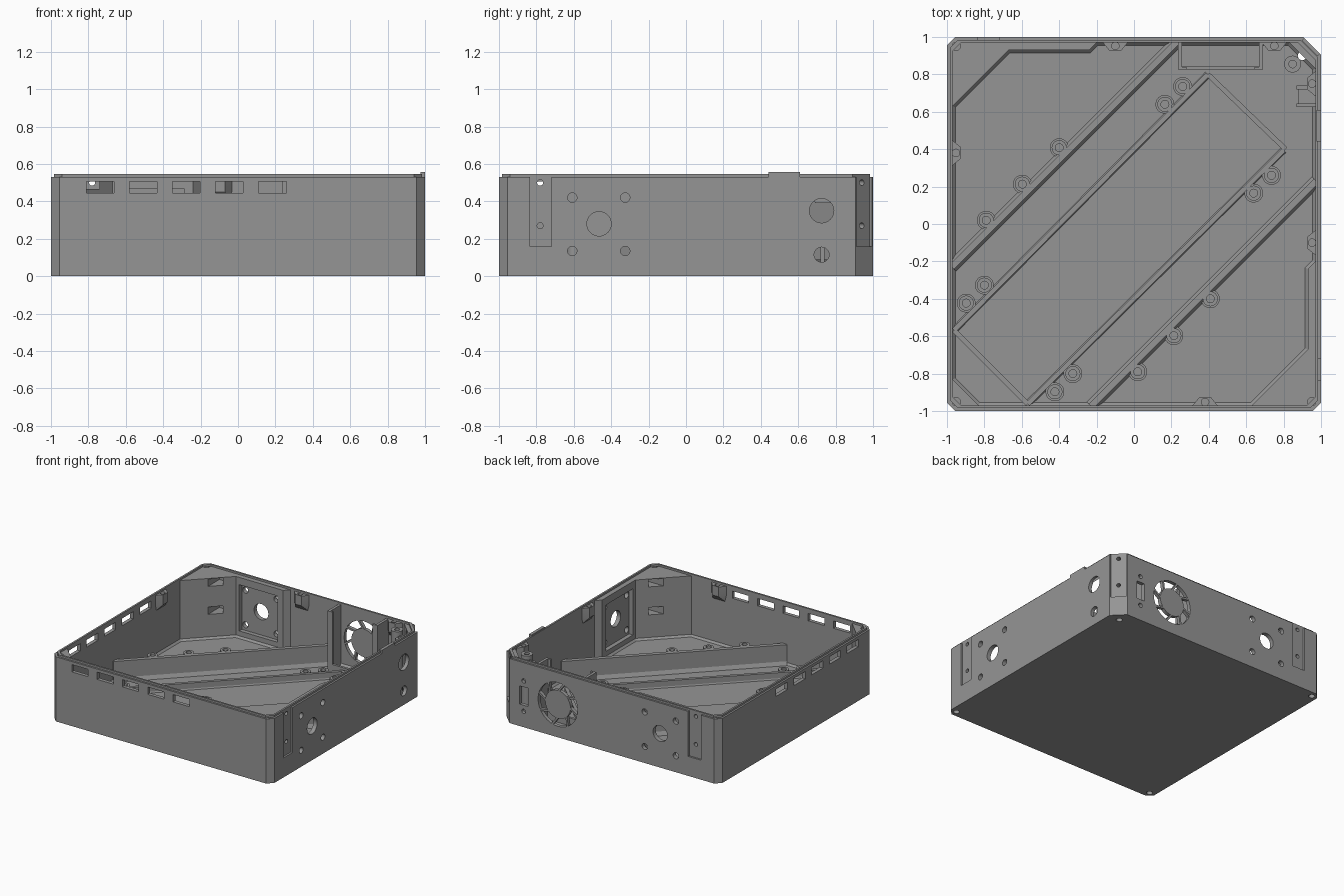
import bpy, bmesh, math
from mathutils import Vector, Matrix

cube = bpy.data.objects.get("Cube")
if cube:
    bpy.data.objects.remove(cube)

grey = bpy.data.materials.new("plain_grey")
grey.use_nodes = True
COLOUR = (0.3, 0.3, 0.3, 1)
grey.diffuse_color = COLOUR
grey.node_tree.nodes["Principled BSDF"].inputs["Base Color"].default_value = COLOUR

TOP, FLOOR, INNER = 0.53, 0.035, 0.97
parts = []


def finish(name, bm, cutter=False):
    bmesh.ops.recalc_face_normals(bm, faces=bm.faces)
    mesh = bpy.data.meshes.new(name)
    bm.to_mesh(mesh)
    bm.free()
    mesh.materials.append(grey)
    ob = bpy.data.objects.new(name, mesh)
    bpy.context.collection.objects.link(ob)
    ob.hide_render = cutter
    if not cutter:
        parts.append(ob)
    return ob


def prism(name, outline, z0, z1, cutter=False, foot=0):
    bm = bmesh.new()
    base = bm.faces.new([bm.verts.new((x, y, z0)) for x, y in outline])
    new = bmesh.ops.extrude_face_region(bm, geom=[base])["geom"]
    bmesh.ops.translate(bm, verts=[g for g in new if isinstance(g, bmesh.types.BMVert)],
                        vec=(0, 0, z1 - z0))
    if foot:
        low = [e for e in bm.edges if all(abs(v.co.z - z0) < 1e-5 for v in e.verts)]
        bmesh.ops.bevel(bm, geom=low, offset=foot, segments=1, affect='EDGES')
    return finish(name, bm, cutter)


def box(name, lo, hi, cutter=False):
    return prism(name, [(lo[0], lo[1]), (hi[0], lo[1]), (hi[0], hi[1]), (lo[0], hi[1])],
                 lo[2], hi[2], cutter)


def rod(name, centre, axis, r, length, cutter=False):
    bm = bmesh.new()
    turn = Vector((0, 0, 1)).rotation_difference(Vector(axis)).to_matrix().to_4x4()
    bmesh.ops.create_cone(bm, cap_ends=True, segments=32, radius1=r, radius2=r,
                          depth=length, matrix=Matrix.Translation(centre) @ turn)
    return finish(name, bm, cutter)


def hull(name, points):
    bm = bmesh.new()
    for p in points:
        bm.verts.new(p)
    bmesh.ops.convex_hull(bm, input=bm.verts)
    return finish(name, bm)


def carve(ob, cutters):
    for c in cutters:
        mod = ob.modifiers.new("cut", 'BOOLEAN')
        mod.operation, mod.solver, mod.object = 'DIFFERENCE', 'EXACT', c
    bpy.context.view_layer.update()
    dg = bpy.context.evaluated_depsgraph_get()
    mesh = bpy.data.meshes.new_from_object(ob.evaluated_get(dg))
    ob.modifiers.clear()
    ob.data = mesh
    for c in cutters:
        bpy.data.objects.remove(c)


def flip(p):
    """Mirror a point across the x = y diagonal."""
    return (p[1], p[0]) + tuple(p[2:])


def same(p):
    return tuple(p)


def outline(s, small, big):
    return [(-s + small, -s), (s - small, -s), (s, -s + small), (s, s - big),
            (s - big, s), (-s + small, s), (-s, s - small), (-s, -s + small)]


def span_box(name, m, a, b, cutter=False):
    a, b = m(a), m(b)
    return box(name, [min(p) for p in zip(a, b)], [max(p) for p in zip(a, b)], cutter)


# Tray body with solid corner blocks and thickened side panels
half = [(-0.83, -INNER), (0.63, -INNER), (0.93, -0.67), (0.93, -0.24), (INNER, -0.2), (INNER, 0.83)]
cavity = half + [flip(p) for p in reversed(half)]
body = prism("case_body", outline(1, 0.045, 0.095), 0, TOP)
cuts = [prism("cavity", cavity, FLOOR, 0.7, True, foot=0.015)]

for m in (same, flip):
    # Vent slots on the front and the x- side
    for i in range(5):
        x = -0.81 + i * 0.23
        cuts.append(span_box("slot", m, (x, -1.1, 0.445), (x + 0.148, -0.9, 0.505), True))
    # Panel pocket with shaft hole and screw holes
    cuts.append(span_box("pocket", m, (0.9, -0.64, 0.09), (0.965, -0.29, 0.47), True))
    cuts.append(rod("hole", m((1, -0.465, 0.28)), m((1, 0, 0)), 0.065, 0.3, True))
    for y in (-0.608, -0.325):
        for z in (0.135, 0.42):
            cuts.append(rod("hole", m((1, y, z)), m((1, 0, 0)), 0.025, 0.3, True))
    # Bracket recess, its screw holes and nut traps
    cuts.append(span_box("recess", m, (0.985, -0.835, 0.16), (1.1, -0.72, 0.6), True))
    for z in (0.27, 0.5):
        cuts.append(rod("hole", m((0.9, -0.78, z)), m((1, 0, 0)), 0.016, 0.4, True))
        cuts.append(span_box("nut_trap", m, (0.76, -0.82, z - 0.035), (0.93, -0.74, z + 0.026), True))

# Connector holes on the x+ side
cuts.append(rod("hole", (1, 0.725, 0.35), (1, 0, 0), 0.065, 0.2, True))
cuts.append(rod("hole", (1, 0.725, 0.115), (1, 0, 0), 0.04, 0.2, True))

# Fan opening and switch opening on the back
FAN = Vector((0.465, 0.985, 0.27))
cuts.append(rod("hole", FAN, (0, 1, 0), 0.18, 0.2, True))
cuts.append(box("switch", (0.738, 0.9, 0.18), (0.812, 1.1, 0.33), True))
for z in (0.13, 0.38):
    cuts.append(rod("hole", (0.775, 1, z), (0, 1, 0), 0.018, 0.2, True))

# Recess and screw holes in the cut corner
a, b, w = 0.9525, 0.0125, 0.041
cuts.append(prism("recess", [(a - w - b, a + w - b), (a + w - b, a - w - b),
                             (a + w + 0.1, a - w + 0.1), (a - w + 0.1, a + w + 0.1)], 0.16, 0.6, True))
for z in (0.27, 0.5):
    cuts.append(rod("hole", (a, a, z), (1, 1, 0), 0.016, 0.3, True))

# Screw holes at the corners, below and above
for x, y in ((-0.95, -0.95), (-0.95, 0.95), (0.95, -0.95), (0.9, 0.9)):
    cuts.append(rod("hole", (x, y, 0), (0, 0, 1), 0.024, 0.12, True))
    if x < 0 or y < 0:
        cuts.append(rod("hole", (x, y, TOP), (0, 0, 1), 0.022, 0.16, True))
carve(body, cuts)

# Raised lip around the rim, and the tab on the x+ side
lip = prism("rim_lip", outline(0.985, 0.045, 0.095), TOP - 0.001, 0.545)
carve(lip, [prism("lip_inside", outline(INNER, 0.045, 0.095), 0.4, 0.7, True)])
box("side_tab", (0.975, 0.44, TOP - 0.01), (1, 0.61, 0.556))

# Fan grille: hub and slanted spokes
rod("fan_hub", FAN, (0, 1, 0), 0.115, 0.03)
for i in range(8):
    t = i * math.tau / 8
    pts = []
    for r, turn in ((0.105, 0), (0.188, 0.3)):
        for side in (-0.009, 0.009):
            for dy in (-0.014, 0.014):
                ang = t + turn + side / r
                pts.append(FAN + Vector((r * math.cos(ang), dy, r * math.sin(ang))))
    hull("fan_spoke", pts)

# Fan holder rails with front lips and a sill
for x, inward in ((0.235, 1), (0.69, -1)):
    e = x + inward * 0.022
    box("fan_rail", (min(x, e), 0.825, FLOOR), (max(x, e), 0.975, TOP))
    f = e + inward * 0.025
    box("fan_rail_lip", (min(e, f), 0.825, FLOOR), (max(e, f), 0.84, TOP))
box("fan_sill", (0.235, 0.825, FLOOR), (0.69, 0.845, 0.1))

# Lid screw bosses hanging under the rim
for m, spots in ((same, ((-INNER, 0.38), (INNER, -0.1), (INNER, 0.75))),
                 (flip, ((-INNER, 0.38), (INNER, -0.1), (INNER, 0.75)))):
    for x, y in spots:
        s = -1 if x > 0 else 1
        wall = x - s * 0.01
        tip = x + s * 0.045
        pts = [(px, y + dy, z) for z in (TOP, 0.45)
               for px, dy in ((wall, -0.075), (wall, 0.075), (tip, -0.03), (tip, 0.03))]
        pts += [(wall, y - 0.06, 0.39), (wall, y + 0.06, 0.39)]
        boss = hull("lid_boss", [m(p) for p in pts])
        carve(boss, [rod("hole", m((x + s * 0.018, y, TOP)), (0, 0, 1), 0.02, 0.12, True)])


def bar(name, p, q, width, z0, z1, foot=0):
    """Straight wall between two floor points, with an optional sloped foot."""
    p, q = Vector(p), Vector(q)
    n = Vector((p.y - q.y, q.x - p.x)).normalized()
    for w, za, wb, zb in ((width, z0, width, z1), (width + foot, z0, width, z0 + foot)):
        if zb > za:
            hull(name, [tuple(c + n * s * k / 2) + (z,) for c in (p, q) for s in (-1, 1)
                        for k, z in ((w, za), (wb, zb))])


# Tall diagonal partitions, standoffs and device tray
posts = [(-0.4, 0.408, 0.2), (-0.597, 0.213, 0.2), (-0.79, 0.02, 0.2),
         (0.26, 0.735, 0.085), (0.165, 0.64, 0.085), (-0.8, -0.327, 0.085), (-0.897, -0.423, 0.085)]
for m in (same, flip):
    bar("partition", m((-0.975, -0.23)), m((0.23, 0.975)), 0.035, FLOOR, 0.2, 0.03)
    bar("tray_side", m((-0.962, -0.568)), m((0.395, 0.8)), 0.026, FLOOR, 0.09, 0.01)
    for x, y, top in posts:
        post = rod("standoff", m((x, y, (FLOOR + top) / 2)), (0, 0, 1), 0.04, top - FLOOR)
        carve(post, [rod("hole", m((x, y, top)), (0, 0, 1), 0.021, 0.1, True)])
        rod("standoff_foot", m((x, y, FLOOR + 0.005)), (0, 0, 1), 0.05, 0.012)
bar("tray_end", (-0.962, -0.568), (-0.568, -0.962), 0.026, FLOOR, 0.09)
bar("tray_end", (0.395, 0.8), (0.81, 0.4), 0.026, FLOOR, 0.09)

# Corner post and socket holder beside the x+ side
post = rod("corner_post", (0.848, 0.855, 0.28), (0, 0, 1), 0.045, 0.5)
carve(post, [rod("hole", (0.848, 0.855, TOP), (0, 0, 1), 0.02, 0.14, True)])
for y in (0.635, 0.73):
    box("socket_holder_side", (0.87, y - 0.01, FLOOR), (0.975, y + 0.01, 0.17))
box("socket_holder_base", (0.88, 0.635, FLOOR), (0.975, 0.73, 0.075))

# Smooth round parts, keep edges sharp
bpy.ops.object.select_all(action='DESELECT')
for ob in parts:
    ob.select_set(True)
bpy.context.view_layer.objects.active = body
bpy.ops.object.shade_smooth_by_angle(angle=math.radians(25))
